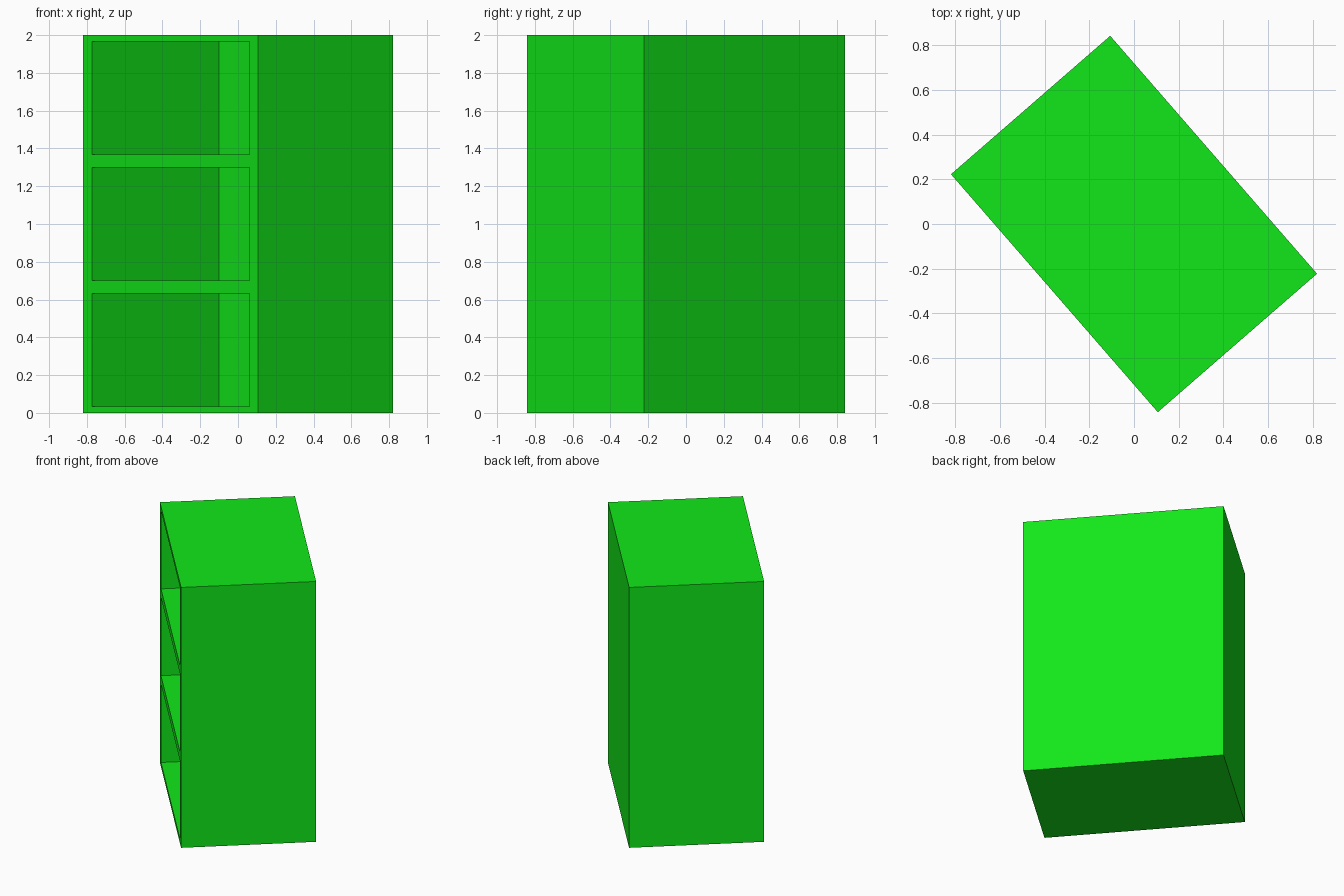
import bpy, bmesh, math
from mathutils import Matrix, Vector

if "Cube" in bpy.data.objects:
    bpy.data.objects.remove(bpy.data.objects["Cube"])

W, D, H = 1.412, 0.945, 2.0   # cabinet width, depth, height
CELLS = 3                     # stacked open compartments
CAVITY = 0.89                 # compartment depth
TURN = math.radians(-49)      # the cabinet stands turned about z

bm = bmesh.new()

# Solid carcass
bmesh.ops.create_cube(bm, size=1, matrix=Matrix.Translation((0, 0, H / 2))
                      @ Matrix.Diagonal((W, D, H, 1)))


def front_faces():
    return [f for f in bm.faces if f.calc_center_median().y < -D / 2 + 1e-4]


# Split only the front into equal cells
for i in range(1, CELLS):
    faces = front_faces()
    geom = set(faces)
    for f in faces:
        geom.update(f.edges)
        geom.update(f.verts)
    bmesh.ops.bisect_plane(bm, geom=list(geom), dist=1e-5,
                           plane_co=(0, 0, H * i / CELLS), plane_no=(0, 0, 1))

# Frame around each cell
openings = bmesh.ops.extrude_discrete_faces(bm, faces=front_faces())["faces"]
for f in openings:
    centre = f.calc_center_median()
    for v in f.verts:
        v.co = centre + (v.co - centre) * 0.9

# Push the compartments in
inner = bmesh.ops.extrude_discrete_faces(bm, faces=openings)["faces"]
for f in inner:
    bmesh.ops.translate(bm, verts=list(f.verts), vec=Vector((0, CAVITY, 0)))

bmesh.ops.recalc_face_normals(bm, faces=bm.faces[:])
mesh = bpy.data.meshes.new("shelf_cabinet")
bm.to_mesh(mesh)
bm.free()

green = bpy.data.materials.new("green")
green.diffuse_color = (0.006, 0.8, 0.01, 1)
green.use_nodes = True
green.node_tree.nodes["Principled BSDF"].inputs["Base Color"].default_value = green.diffuse_color
mesh.materials.append(green)

cabinet = bpy.data.objects.new("shelf_cabinet", mesh)
cabinet.rotation_euler.z = TURN
bpy.context.collection.objects.link(cabinet)
